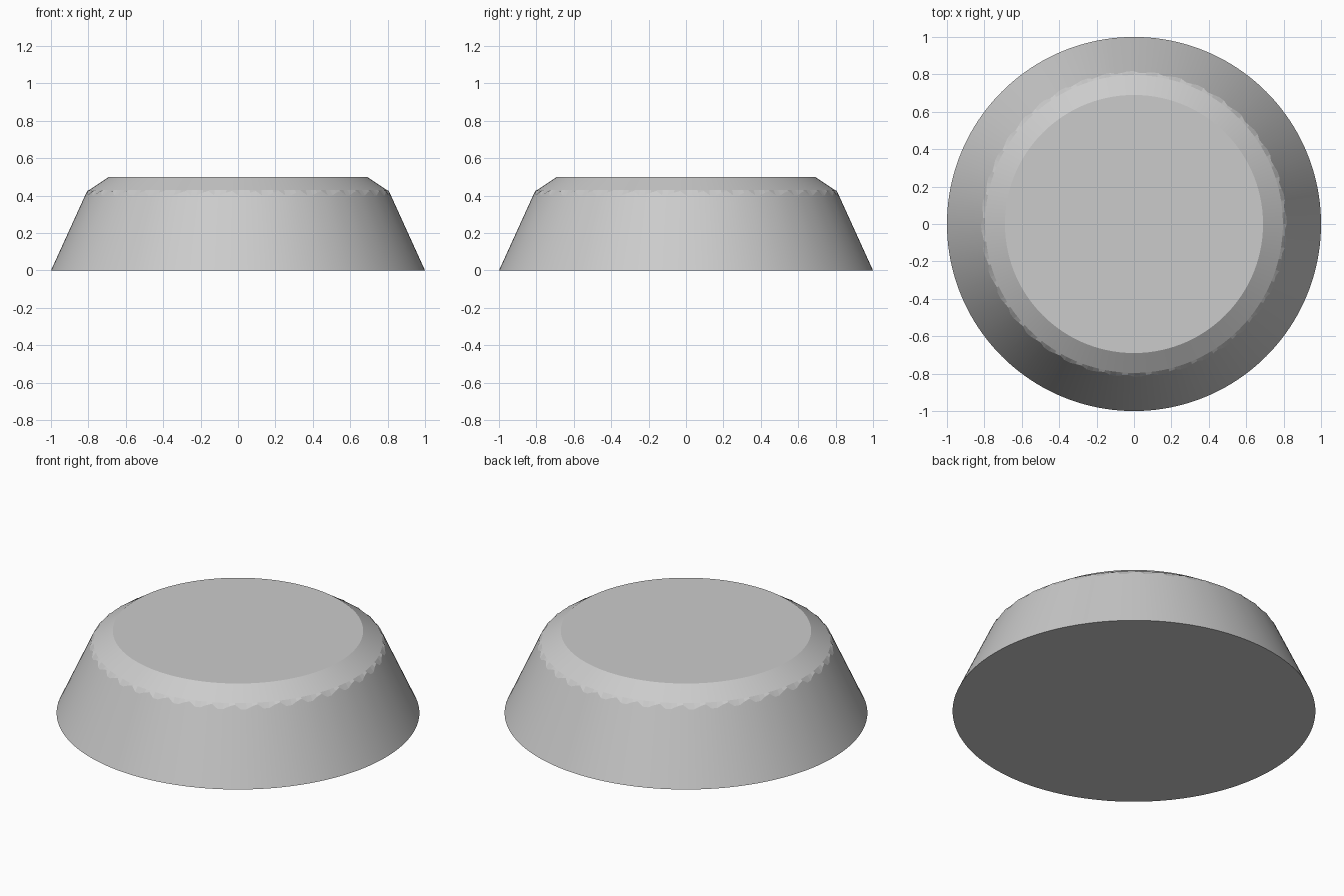
import bpy, bmesh, math

cube = bpy.data.objects.get("Cube")
if cube:
    bpy.data.objects.remove(cube, do_unlink=True)

TEETH = 40
STEPS = 4                 # points per tooth around the rim
N = TEETH * STEPS
BASE_R, TOP_R, HEIGHT = 1.0, 0.69, 0.5
SLOPE = 0.455             # inward lean of the side wall

grey = bpy.data.materials.new("light_grey")
grey.use_nodes = True
colour = (0.6, 0.6, 0.6, 1)
grey.diffuse_color = colour
grey.node_tree.nodes["Principled BSDF"].inputs["Base Color"].default_value = colour

bm = bmesh.new()


def ring(point):
    """Closed ring of vertices; point(i) gives (radius, height)."""
    verts = []
    for i in range(N):
        a = 2 * math.pi * i / N
        r, z = point(i)
        verts.append(bm.verts.new((r * math.cos(a), r * math.sin(a), z)))
    return verts


def bridge(low, high, smooth):
    for i in range(N):
        j = (i + 1) % N
        bm.faces.new((low[i], low[j], high[j], high[i])).smooth = smooth


def rim_point(i):
    z = (0.402, 0.402, 0.416, 0.425)[i % STEPS]
    return BASE_R - SLOPE * z, z


# Side wall, scalloped rim, chamfer and the two flat caps
base = ring(lambda i: (BASE_R, 0))
rim = ring(rim_point)
shoulder = ring(lambda i: (0.796, 0.43))
top = ring(lambda i: (TOP_R, HEIGHT))
bridge(base, rim, True)
bridge(rim, shoulder, False)
bridge(shoulder, top, True)
bm.faces.new(top)
bm.faces.new(base[::-1])

# Crisp edges where the parts meet
for e in bm.edges:
    if e.calc_face_angle(0) > math.radians(15):
        e.smooth = False
for loop in (base, rim, shoulder, top):
    for i in range(N):
        bm.edges.get((loop[i], loop[(i + 1) % N])).smooth = False

mesh = bpy.data.meshes.new("tapered_disc")
bm.to_mesh(mesh)
bm.free()
mesh.materials.append(grey)
bpy.context.collection.objects.link(bpy.data.objects.new("tapered_disc", mesh))
